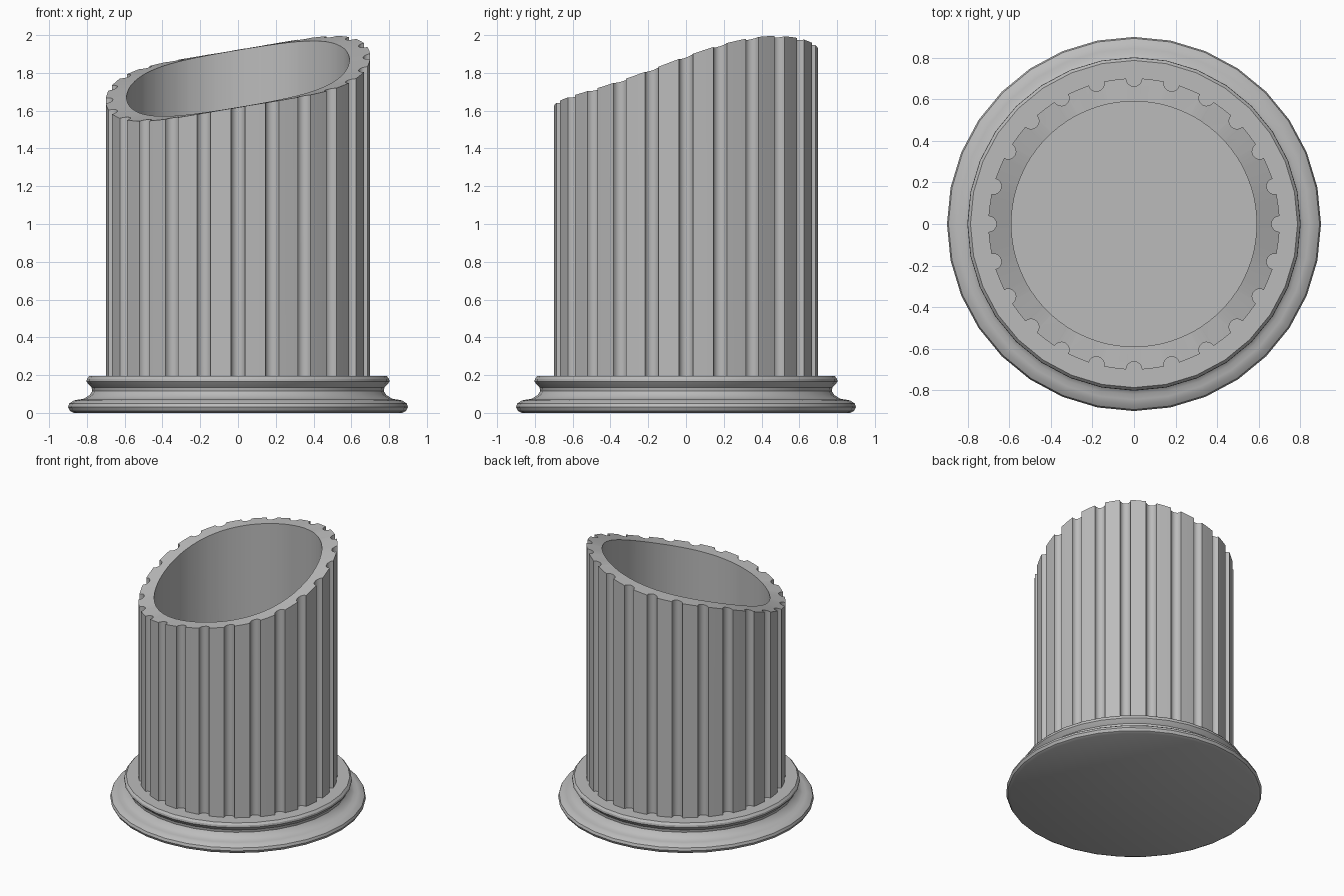
import bpy, bmesh
from math import sin, cos, tau, pi, hypot, atan2

cube = bpy.data.objects.get("Cube")
if cube:
    bpy.data.objects.remove(cube, do_unlink=True)

stone = bpy.data.materials.new("grey_stone")
stone.use_nodes = True
GREY = (0.5, 0.5, 0.5, 1)
stone.diffuse_color = GREY
stone.node_tree.nodes["Principled BSDF"].inputs["Base Color"].default_value = GREY

RADIUS, BORE, FLUTES, FLUTE_R = 0.70, 0.59, 24, 0.038
BASE_TOP = 0.195


def finish(bm, name):
    bmesh.ops.recalc_face_normals(bm, faces=bm.faces)
    mesh = bpy.data.meshes.new(name)
    bm.to_mesh(mesh)
    bm.free()
    mesh.materials.append(stone)
    obj = bpy.data.objects.new(name, mesh)
    bpy.context.collection.objects.link(obj)
    bpy.ops.object.select_all(action='DESELECT')
    obj.select_set(True)
    bpy.context.view_layer.objects.active = obj
    bpy.ops.object.shade_smooth_by_angle(angle=pi / 6)


def bridge(bm, a, b):
    n = len(a)
    for i in range(n):
        j = (i + 1) % n
        bm.faces.new((a[i], a[j], b[j], b[i]))


def broken_height(x, y):
    """Slanted, gently S-curved break at the top of the shaft."""
    return 1.77 + 0.168 * x + 0.153 * sin(2.4 * y)


# Fluted hollow shaft
outline = []
for k in range(FLUTES):
    a = tau * k / FLUTES
    for s in range(9):
        t = pi * s / 8
        u, v = RADIUS - FLUTE_R * sin(t), -FLUTE_R * cos(t)
        outline.append((u * cos(a) - v * sin(a), u * sin(a) + v * cos(a)))
    mid = a + pi / FLUTES
    outline.append((RADIUS * cos(mid), RADIUS * sin(mid)))
bore = [(BORE * x / hypot(x, y), BORE * y / hypot(x, y)) for x, y in outline]

bm = bmesh.new()
rings = []
for points, top in ((outline, False), (outline, True), (bore, True), (bore, False)):
    rings.append([bm.verts.new((x, y, broken_height(x, y) if top else BASE_TOP - 0.01))
                  for x, y in points])
for i in range(4):
    bridge(bm, rings[i], rings[(i + 1) % 4])
finish(bm, "fluted_shaft")

# Moulded round base: lower roll, step, hollow and upper lip
profile = [(0.87, 0.0), (0.89, 0.01), (0.9, 0.03), (0.893, 0.05), (0.87, 0.065),
           (0.845, 0.071), (0.82, 0.073), (0.805, 0.082), (0.785, 0.095),
           (0.772, 0.115), (0.775, 0.135), (0.79, 0.15), (0.802, 0.165),
           (0.8, 0.18), (0.787, BASE_TOP)]
SIDES = 32
bm = bmesh.new()
rings = [[bm.verts.new((r * cos(tau * i / SIDES), r * sin(tau * i / SIDES), z))
          for i in range(SIDES)] for r, z in profile]
for low, high in zip(rings, rings[1:]):
    bridge(bm, low, high)
bm.faces.new(rings[0])
bm.faces.new(rings[-1])
finish(bm, "moulded_base")
